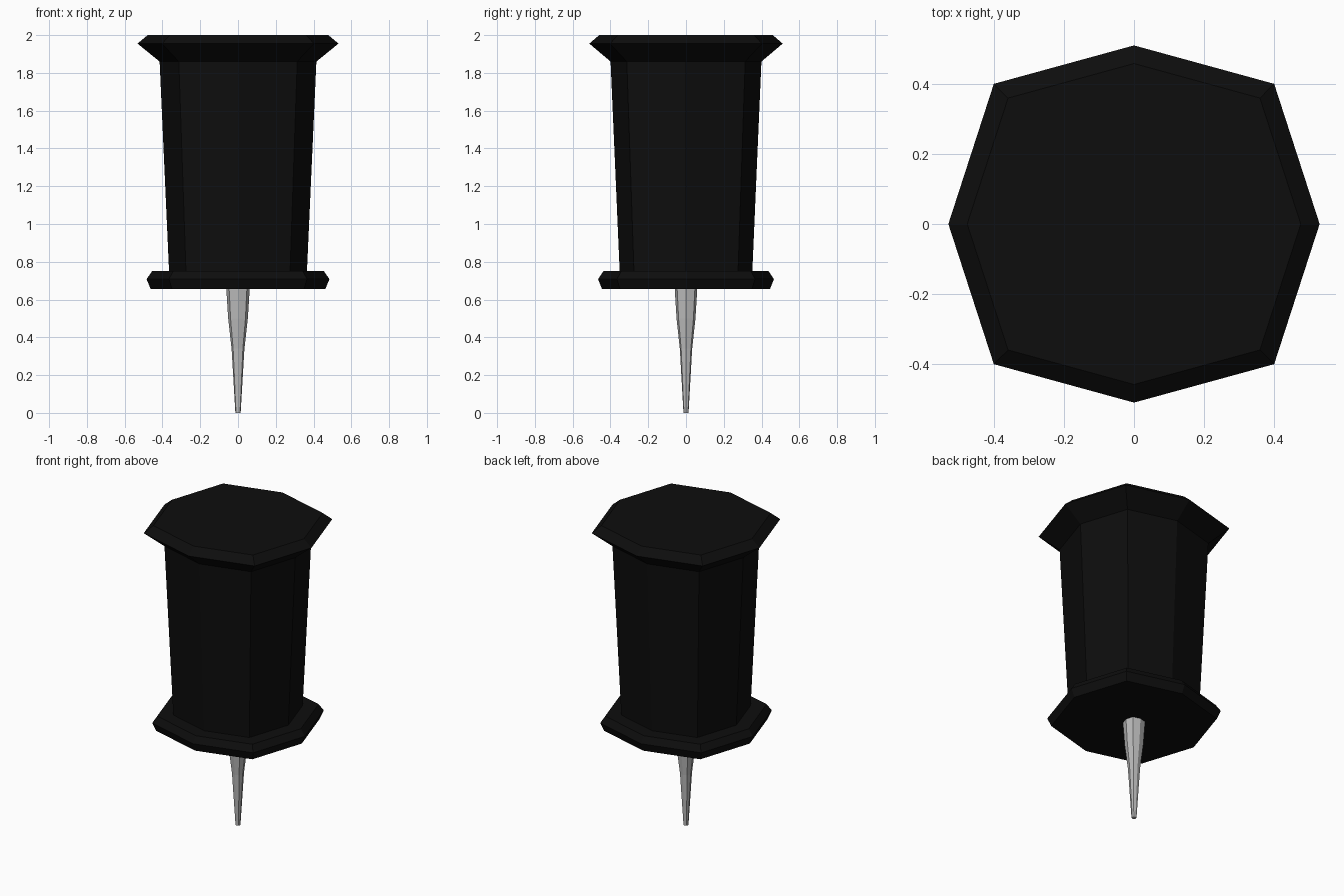
import bpy, bmesh

if "Cube" in bpy.data.objects:
    bpy.data.objects.remove(bpy.data.objects["Cube"])


def material(name, rgb):
    m = bpy.data.materials.new(name)
    m.diffuse_color = (*rgb, 1.0)
    m.use_nodes = True
    m.node_tree.nodes["Principled BSDF"].inputs["Base Color"].default_value = m.diffuse_color
    return m


# Slightly uneven octagon cross-section, scaled so its x reach is 1
D = 0.755
OCTAGON = [(1, 0), (D, D), (0, 0.962), (-D, D),
           (-1, 0), (-D, -D), (0, -0.962), (D, -D)]


def lathe(name, profile, mat):
    """Stack octagon rings (radius, z) from bottom to top and cap both ends."""
    bm = bmesh.new()
    rings = [[bm.verts.new((x * r, y * r, z)) for x, y in OCTAGON]
             for r, z in profile]
    n = len(OCTAGON)
    for a, b in zip(rings, rings[1:]):
        for i in range(n):
            j = (i + 1) % n
            bm.faces.new((a[i], a[j], b[j], b[i]))
    bm.faces.new(rings[0][::-1])
    bm.faces.new(rings[-1])
    bmesh.ops.recalc_face_normals(bm, faces=bm.faces)
    me = bpy.data.meshes.new(name)
    bm.to_mesh(me)
    bm.free()
    me.materials.append(mat)
    ob = bpy.data.objects.new(name, me)
    bpy.context.collection.objects.link(ob)
    return ob


black = material("black plastic", (0.004, 0.004, 0.004))
steel = material("grey steel", (0.5, 0.5, 0.5))

# Handle: lower flange, tapered grip and flared cap
lathe("handle", [(0.462, 0.655), (0.484, 0.708), (0.455, 0.75), (0.365, 0.75),
                 (0.415, 1.86), (0.532, 1.955), (0.478, 2.0)], black)

# Pin: tapered needle with a blunt tip
lathe("needle", [(0.014, 0.0), (0.034, 0.34), (0.052, 0.5), (0.062, 0.656)], steel)
